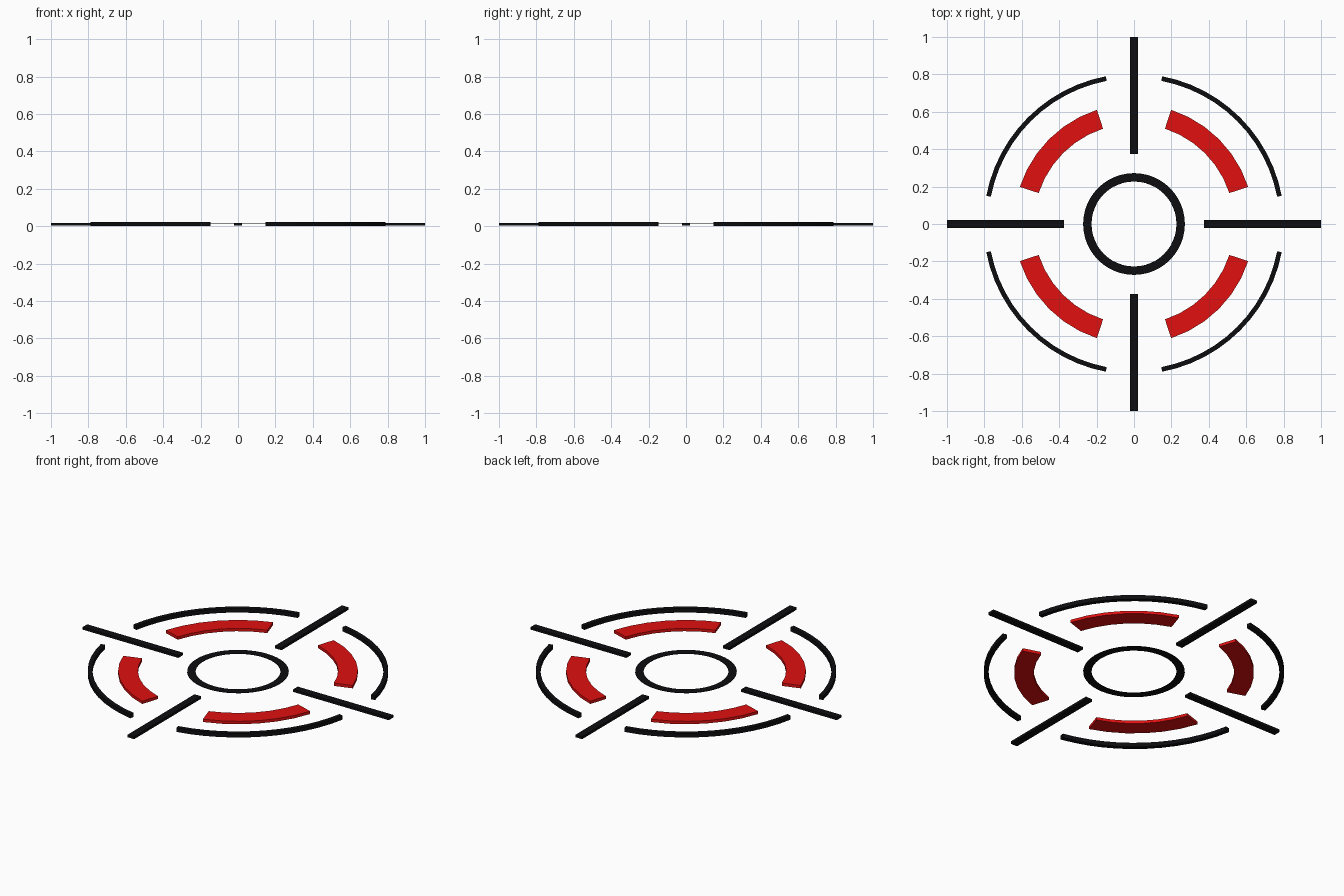
import bpy, bmesh
from math import sin, cos, radians, pi

if "Cube" in bpy.data.objects:
    bpy.data.objects.remove(bpy.data.objects["Cube"])


def material(name, rgb):
    m = bpy.data.materials.new(name)
    m.diffuse_color = (*rgb, 1)
    m.use_nodes = True
    m.node_tree.nodes["Principled BSDF"].inputs["Base Color"].default_value = m.diffuse_color
    return m


BLACK = material("black", (0.004, 0.004, 0.005))
RED = material("red", (0.75, 0.005, 0.005))


def finish(bm, name, mat):
    bmesh.ops.recalc_face_normals(bm, faces=bm.faces)
    me = bpy.data.meshes.new(name)
    bm.to_mesh(me)
    bm.free()
    me.materials.append(mat)
    bpy.context.collection.objects.link(bpy.data.objects.new(name, me))


def arc(name, mat, r0, r1, z0, z1, a0, a1, steps, closed=False):
    """Sweep a rectangular section around the z axis."""
    bm = bmesh.new()
    rows = []
    for i in range(steps if closed else steps + 1):
        a = radians(a0 + (a1 - a0) * i / steps)
        rows.append([bm.verts.new((r * cos(a), r * sin(a), z))
                     for r, z in ((r0, z0), (r1, z0), (r1, z1), (r0, z1))])
    for i in range(steps):
        p, q = rows[i], rows[(i + 1) % len(rows)]
        for k in range(4):
            j = (k + 1) % 4
            bm.faces.new((p[k], p[j], q[j], q[k]))
    if not closed:
        bm.faces.new(rows[0])
        bm.faces.new(rows[-1])
    finish(bm, name, mat)


def bar(name, angle):
    """Radial crosshair bar."""
    bm = bmesh.new()
    bmesh.ops.create_cube(bm, size=1)
    c, s = round(cos(angle)), round(sin(angle))
    for v in bm.verts:
        x, y, z = 0.6875 + v.co.x * 0.625, v.co.y * 0.043, 0.0105 + v.co.z * 0.015
        v.co = (c * x - s * y, s * x + c * y, z)
    finish(bm, name, BLACK)


# Thin centre ring
arc("centre_ring", BLACK, 0.227, 0.272, 0.013, 0.016, 0, 360, 48, True)

# Four repeats of bar, red segment and outer arc
for n in range(4):
    q = 90 * n
    bar(f"crosshair_bar_{n + 1}", n * pi / 2)
    arc(f"red_segment_{n + 1}", RED, 0.536, 0.642, 0.003, 0.02, q + 18, q + 72, 6)
    arc(f"outer_arc_{n + 1}", BLACK, 0.779, 0.804, 0.0, 0.024, q + 10.8, q + 79.2, 12)
